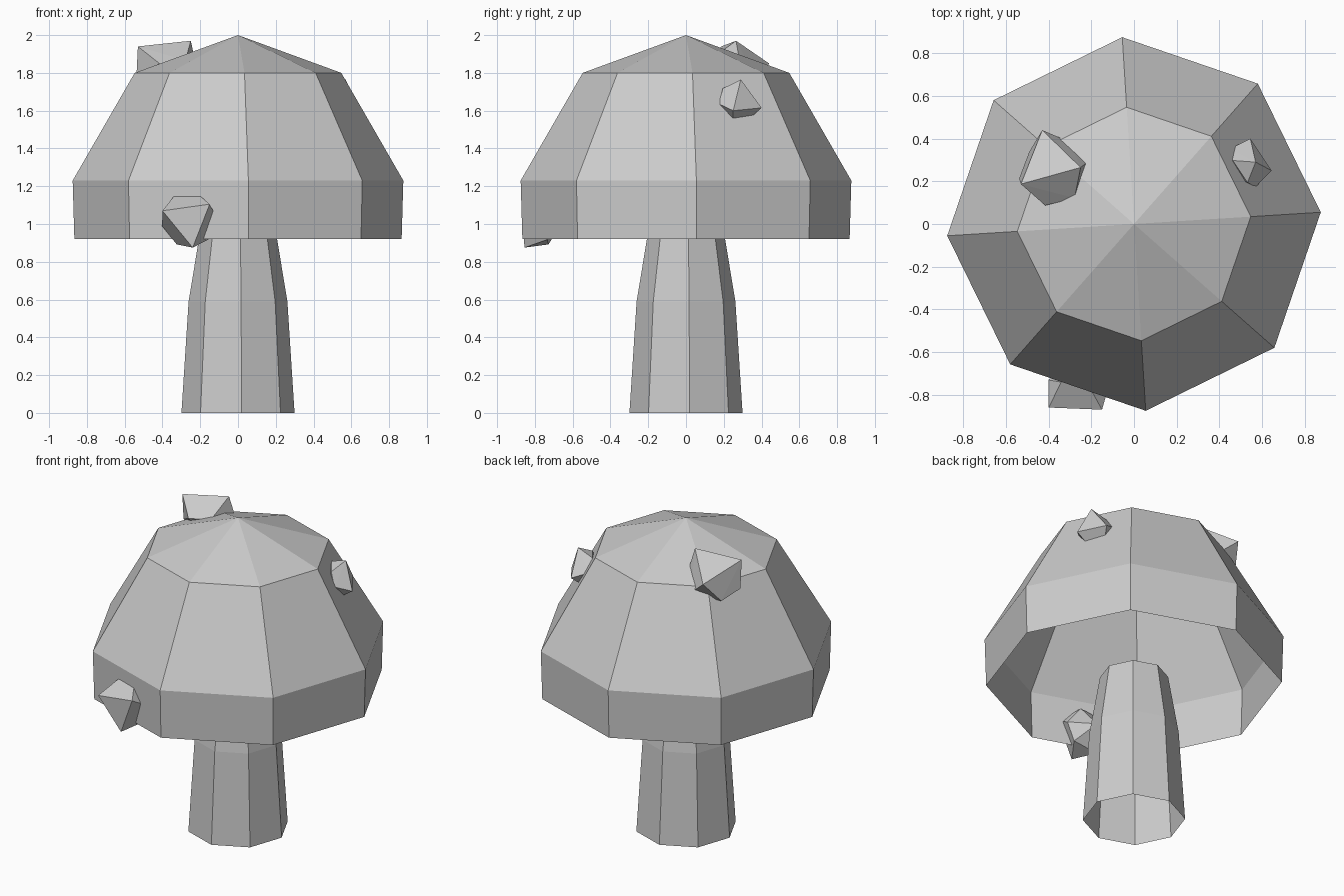
import bpy, bmesh, math
from mathutils import Vector

old = bpy.data.objects.get("Cube")
if old:
    bpy.data.objects.remove(old, do_unlink=True)

SIDES = 8
TURN = math.radians(3.6)

grey = bpy.data.materials.new("plain_grey")
grey.use_nodes = True
GREY = (0.6, 0.6, 0.6, 1)
grey.diffuse_color = GREY
grey.node_tree.nodes["Principled BSDF"].inputs["Base Color"].default_value = GREY


def finish(bm, name):
    mesh = bpy.data.meshes.new(name)
    bm.to_mesh(mesh)
    bm.free()
    mesh.materials.append(grey)
    obj = bpy.data.objects.new(name, mesh)
    bpy.context.collection.objects.link(obj)
    return obj


def lathe(name, profile):
    """Open eight-sided shell from (radius, height) pairs, bottom to top."""
    bm = bmesh.new()
    rings = []
    for r, z in profile:
        if r == 0:
            rings.append([bm.verts.new((0, 0, z))] * SIDES)
            continue
        angles = [TURN + i * math.tau / SIDES for i in range(SIDES)]
        rings.append([bm.verts.new((r * math.cos(a), r * math.sin(a), z)) for a in angles])
    for low, high in zip(rings, rings[1:]):
        for i in range(SIDES):
            j = (i + 1) % SIDES
            corners = [low[i], low[j], high[j], high[i]]
            bm.faces.new(list(dict.fromkeys(corners)))
    return finish(bm, name)


def spot(name, corners, outward):
    """Faceted lump: a triangular face, a six-sided girdle and a buried tip."""
    a, b, c = map(Vector, corners)
    centre = (a + b + c) / 3
    normal = (b - a).cross(c - a).normalized()
    if normal.dot(Vector(outward)) < 0:
        normal.negate()
    u = a - centre
    size = u.length
    w = normal.cross(u)
    points = [a, b, c, centre - normal * size * 1.5]
    for k in range(3):
        for side in (-25, 25):
            t = math.radians(60 + 120 * k + side)
            points.append(centre + u * math.cos(t) + w * math.sin(t) - normal * size * 0.85)
    bm = bmesh.new()
    for p in points:
        bm.verts.new(p)
    bmesh.ops.convex_hull(bm, input=bm.verts[:])
    bmesh.ops.dissolve_limit(bm, angle_limit=0.02, verts=bm.verts[:], edges=bm.edges[:])
    bmesh.ops.recalc_face_normals(bm, faces=bm.faces[:])
    return finish(bm, name)


# Stem and hollow cap
lathe("stem", [(0.3, 0), (0.262, 0.59), (0.2, 0.965)])
lathe("cap", [(0.868, 0.92), (0.877, 1.23), (0.548, 1.8), (0, 2)])

# Lumps on the cap
spot("front_spot", [(-0.4, -0.86, 1.07), (-0.15, -0.87, 1.105), (-0.24, -0.855, 0.875)], (0, -1, 0))
spot("top_spot", [(-0.53, 0.187, 1.94), (-0.25, 0.265, 1.97), (-0.43, 0.44, 1.85)], (0, 0, 1))
spot("left_spot", [(0.57, 0.29, 1.765), (0.545, 0.4, 1.615), (0.645, 0.25, 1.6)], (1, 0, 0))
